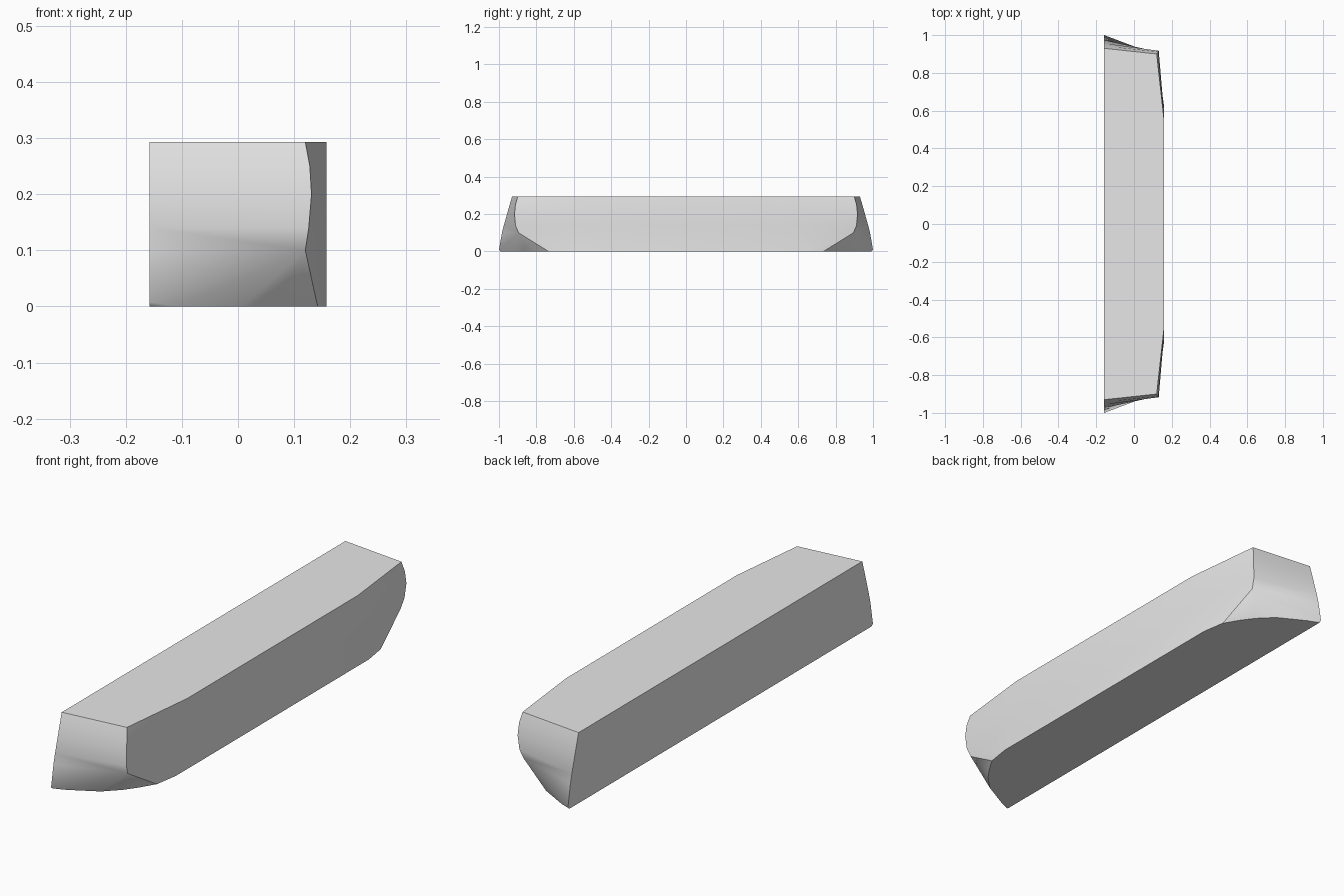
import bpy
import bmesh

if "Cube" in bpy.data.objects:
    bpy.data.objects.remove(bpy.data.objects["Cube"])

mat = bpy.data.materials.new("light_grey")
mat.use_nodes = True
grey = (0.8, 0.8, 0.8, 1)
mat.diffuse_color = grey
mat.node_tree.nodes["Principled BSDF"].inputs["Base Color"].default_value = grey

HALF, HEIGHT = 0.158, 0.293

# Height, back-edge y, corner x, corner y: the bowed end from top to corner foot
LEVELS = [(HEIGHT, 0.93, 0.12, 0.90), (0.25, 0.943, 0.128, 0.912),
          (0.2, 0.957, 0.131, 0.917), (0.14, 0.974, 0.126, 0.912),
          (0.1, 0.984, 0.12, 0.895)]
# Rounded outline of the underside, from the back edge to the long side
FOOT = [(-0.11, 0.972), (0.006, 0.909), (0.065, 0.85), (0.102, 0.80),
        (0.142, 0.734), (HALF, 0.633)]

bm = bmesh.new()


def build_end(s):
    """Build one end (s = 1 or -1); return its back, side, top and foot vertices."""
    rows = []
    for z, back_y, cx, cy in LEVELS:
        side_y = 0.633 - 0.073 * z / HEIGHT
        rows.append([bm.verts.new(p) for p in
                     ((-HALF, s * back_y, z), (cx, s * cy, z), (HALF, s * side_y, z))])
    # End face and chamfer
    for a, b in zip(rows, rows[1:]):
        for i in range(2):
            bm.faces.new((a[i], a[i + 1], b[i + 1], b[i]))
    # Corner fairing down to the rounded underside
    tip = bm.verts.new((-HALF, s, 0.008))
    heel = bm.verts.new((-HALF, s * 0.99, 0))
    foot = [bm.verts.new((x, s * y, 0)) for x, y in FOOT]
    low = rows[-1]
    bm.faces.new((low[0], low[1], tip))
    bm.faces.new((tip, foot[0], heel))
    for a, b in zip([tip] + foot, foot):
        bm.faces.new((low[1], b, a))
    bm.faces.new((low[1], low[2], foot[-1]))
    backs = [r[0] for r in rows] + [tip, heel]
    sides = [r[2] for r in rows] + [foot[-1]]
    return backs, sides, rows[0], [heel] + foot


front, rear = build_end(-1), build_end(1)

# Flat back, long side, top and underside join the two ends
for a, b in zip(front, rear):
    bm.faces.new(a + b[::-1])
bmesh.ops.recalc_face_normals(bm, faces=bm.faces)

mesh = bpy.data.meshes.new("bumper_block")
bm.to_mesh(mesh)
bm.free()
mesh.materials.append(mat)
block = bpy.data.objects.new("bumper_block", mesh)
bpy.context.collection.objects.link(block)
bpy.context.view_layer.objects.active = block
block.select_set(True)
bpy.ops.object.shade_smooth_by_angle(angle=0.6)
